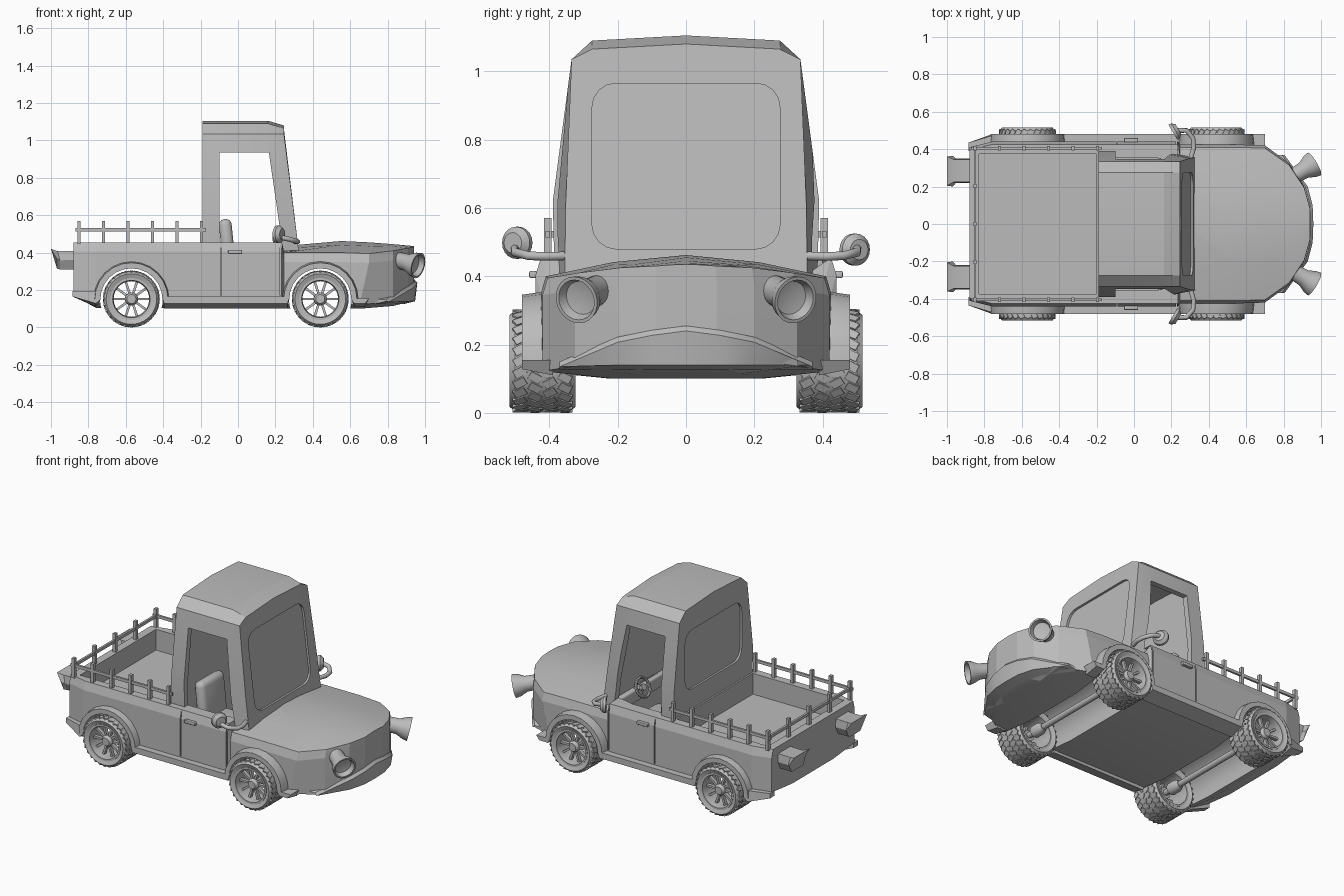
import bpy, bmesh
from math import sin, cos, pi, radians
from mathutils import Vector, Matrix

if "Cube" in bpy.data.objects:
    bpy.data.objects.remove(bpy.data.objects["Cube"])
grey = bpy.data.materials.new("plain_grey")
grey.use_nodes = True
grey.diffuse_color = (0.5, 0.5, 0.5, 1)
grey.node_tree.nodes["Principled BSDF"].inputs["Base Color"].default_value = (0.5, 0.5, 0.5, 1)

def link(name, data):
    data.materials.append(grey)
    o = bpy.data.objects.new(name, data)
    bpy.context.collection.objects.link(o)
    activate(o)
    return o

def activate(o):
    bpy.ops.object.select_all(action='DESELECT')
    o.select_set(True)
    bpy.context.view_layer.objects.active = o

def make(name, bm):
    bmesh.ops.remove_doubles(bm, verts=bm.verts, dist=1e-5)
    bmesh.ops.recalc_face_normals(bm, faces=bm.faces)
    me = bpy.data.meshes.new(name)
    bm.to_mesh(me)
    bm.free()
    o = link(name, me)
    bpy.ops.object.shade_smooth_by_angle(angle=radians(30))
    return o

def loft(name, rings, wrap=False):
    bm = bmesh.new()
    vs = [[bm.verts.new(p) for p in r] for r in rings]
    n = len(vs[0])
    for i in range(len(vs) - (not wrap)):
        a, b = vs[i], vs[(i + 1) % len(vs)]
        for j in range(n):
            k = (j + 1) % n
            bm.faces.new((a[j], a[k], b[k], b[j]))
    if not wrap:
        bm.faces.new(vs[0])
        bm.faces.new(vs[-1])
    return make(name, bm)

def frame(loc, axis):
    return Matrix.Translation(loc) @ Vector(axis).to_track_quat('Z', 'Y').to_matrix().to_4x4()

def lathe(name, profile, loc, axis, seg=32):
    m = frame(loc, axis)
    turn = [2 * pi * i / seg for i in range(seg)]
    return loft(name, [[m @ Vector((r * cos(a), r * sin(a), h)) for r, h in profile] for a in turn], True)

def boxes(name, mats, bevel=0):
    bm = bmesh.new()
    for m in mats:
        bmesh.ops.create_cube(bm, size=1, matrix=m)
    if bevel:
        bmesh.ops.bevel(bm, geom=bm.edges[:], offset=bevel, segments=3, affect='EDGES', profile=0.5)
    return make(name, bm)

def at(loc, size):
    return Matrix.Translation(loc) @ Matrix.Diagonal((*size, 1))

def cut(target, cutter):
    mod = target.modifiers.new("cut", 'BOOLEAN')
    mod.operation, mod.solver, mod.object = 'DIFFERENCE', 'EXACT', cutter
    activate(target)
    bpy.ops.object.modifier_apply(modifier=mod.name)
    bpy.data.objects.remove(cutter)
    bpy.ops.object.shade_smooth_by_angle(angle=radians(12))

def rounded(w, z0, z1, r=0.07):
    corners = [(w - r, z1 - r, 0), (r - w, z1 - r, 1), (r - w, z0 + r, 2), (w - r, z0 + r, 3)]
    return [(y + r * cos((q + t / 4) * pi / 2), z + r * sin((q + t / 4) * pi / 2))
            for y, z, q in corners for t in range(5)]

def tube(name, pts, r):
    cu = bpy.data.curves.new(name, 'CURVE')
    cu.dimensions, cu.bevel_depth, cu.use_fill_caps = '3D', r, True
    sp = cu.splines.new('POLY')
    sp.points.add(len(pts) - 1)
    for p, c in zip(sp.points, pts):
        p.co = (*c, 1)
    link(name, cu)
    bpy.ops.object.convert(target='MESH')

WHEELS = {"rear": -0.57, "front": 0.44}
SIDES = {"left": 1, "right": -1}

# body: cross-sections (x, half width, side height, ridge height, bottom)
stations = [(-.88, .41, .455, .455, .17), (-.76, .44, .455, .455, .105), (.235, .44, .455, .455, .1),
            (.245, .425, .4, .435, .1), (.55, .425, .4, .462, .1), (.70, .42, .395, .455, .1),
            (.83, .325, .41, .445, .115), (.91, .2, .425, .438, .135), (.94, .09, .43, .435, .145)]

def section(x, w, zs, zc, zb):
    half = [(w * .5, zb), (w, zb + .022), (w, zs - .05), (w * .965, zs), (w * .5, (zs + 2 * zc) / 3)]
    pts = half + [(0, zc)] + [(-y, z) for y, z in reversed(half)]
    return [(x - .05 * (x == .70 and z < .2), y, z) for y, z in pts]

body = loft("body", [section(*s) for s in stations])
cut(body, boxes("bed_cutter", [at((-.515, 0, .575), (.63, .75, .5))]))
cut(body, boxes("cabin_cutter", [at((.06, 0, .5), (.43, .71, .6))]))
for x in WHEELS.values():
    cut(body, lathe("arch_cutter", [(0, -.6), (.168, -.6), (.168, .6), (0, .6)], (x, 0, .15), (0, 1, 0)))
cut(body, boxes("door_seam_cutter", [at((x, s * .445, .32), (.006, .04, .3))
                                     for x in (-.09, .228) for s in (1, -1)]))

# cab shell with a raked front, narrower towards the windshield
def rake(z):
    return .325 - (min(z, 1.04) - .41) * .127

def cab_ring(x, inset, front=0):
    half = [(.385 - .03 * front, .41), (.39 - .038 * front, .62), (.335, 1.035), (.275, 1.09)]
    ring = []
    for y, z in half + [(0, 1.105)] + [(-y, z) for y, z in reversed(half)]:
        z -= .025 * front * (z > 1.05)
        ring.append((rake(z) - inset if front else x, y * (1 - inset / .39),
                     z - inset if z > .5 else z - inset * 3))
    return ring

def cab_solid(name, inset):
    return loft(name, [cab_ring(-.19 + inset, inset), cab_ring(.16 - inset, inset), cab_ring(0, inset, 1)])

cab = cab_solid("cab", 0)
cut(cab, cab_solid("cab_inside_cutter", .035))
side = [(-.10, .455), (-.10, .935), (.165, .935), (.235, .455)]
cut(cab, loft("side_window_cutter", [[(x, y, z) for x, z in side] for y in (-.6, .6)]))
pane = rounded(.275, .48, .965)
cut(cab, loft("windshield_cutter", [[(rake(z) + d, y, z) for y, z in pane] for d in (-.012, .1)]))
pane = rounded(.28, .58, .95)
cut(cab, loft("rear_window_cutter", [[(x, y, z) for y, z in pane] for x in (-.178, -.3)]))

# lower lip wrapped around the nose
lip = [(.37, .78, .15), (.2, .905, .222), (.1, .931, .242), (0, .935, .255)]
lip += [(-y, x, z) for y, x, z in lip[-2::-1]]
loft("front_lip", [[(x - .05, y, z), (x + .01, y, z), (x + .024, y, z - .015),
                    (x + .012, y, .14), (x - .05, y, .125)] for y, x, z in lip])

for side_name, s in SIDES.items():
    # sills, undercut towards the floor
    sills = {"middle": [(-.395, .1), (-.405, .165), (.275, .165), (.265, .1)],
             "rear": [(-.885, .195), (-.885, .165), (-.76, .11), (-.735, .15), (-.735, .195)],
             "front": [(.605, .155), (.62, .11), (.68, .11), (.70, .155)]}
    for n, pts in sills.items():
        loft(f"{n}_sill_{side_name}", [[(x, s * (.435 if x < -.8 and y > .4 else y), max(z, low)) for x, z in pts]
                                       for y, low in ((.39, .1), (.48, .128))])
    for end, wx in WHEELS.items():
        tag = f"{end}_{side_name}"
        # wheel arch
        arc = [pi * i / 12 for i in range(13)]
        loft("arch_" + tag, [[(wx + r * cos(a), s * y, .15 + r * sin(a)) for r, y in
                              ((.166, .40), (.166, .48), (.196, .48), (.203, .43), (.203, .40))] for a in arc])
        # tyre, rim, hub, spokes and tread
        c = Vector((wx, s * .42, .152))
        ax = (0, s, 0)
        lathe("tyre_" + tag, [(.108, -.085), (.135, -.096), (.147, -.08), (.148, 0), (.147, .08), (.135, .096),
                              (.108, .085)], c, ax, 40)
        lathe("rim_" + tag, [(.1, -.088), (.112, -.088), (.112, .09), (.1, .09), (.095, .06)], c, ax, 40)
        lathe("hub_" + tag, [(0, -.02), (.034, -.02), (.034, .06), (.024, .075), (0, .075)], c, ax, 20)
        base = Matrix.Translation(c)
        boxes("spokes_" + tag, [base @ Matrix.Rotation(2 * pi * k / 10, 4, 'Y') @
                                at((.065, s * .045, 0), (.08, .022, .013)) for k in range(10)])
        boxes("tread_" + tag, [base @ Matrix.Rotation(2 * pi * (k + .5 * (row % 2)) / 28, 4, 'Y') @
                               Matrix.Translation((0, row * .044 - .066, .1465)) @
                               Matrix.Rotation((-1) ** row * .5, 4, 'Z') @ at((0, 0, 0), (.025, .036, .009))
                               for k in range(28) for row in range(4)])
        lathe("axle_joint_" + tag, [(0, 0), (.022, 0), (.036, .03), (.036, .08), (0, .08)],
              (wx, s * .27, .152), ax, 16)

    # flared headlight with recessed lens, tipped slightly down
    lathe("headlight_" + side_name, [(0, -.04), (.042, -.04), (.046, .06), (.064, .1), (.07, .128), (.06, .128),
                                     (.05, .1), (0, .09)], (.856, s * .257, .36), (.84, s * .5, -.23), 24)
    # tail light
    tail = [((-.86, -.86), .225, .345, .31, .41), ((-.965, -.952), .225, .345, .31, .408),
            ((-1, -.968), .205, .36, .315, .42)]
    loft("tail_light_" + side_name, [[(t, s * y0, z1), (t, s * y1, z1), (b, s * (y1 + .005), (z0 + z1) / 2),
                                      (b, s * (y1 - .02), z0), (b, s * (y0 + .02), z0),
                                      (b, s * (y0 - .005), (z0 + z1) / 2)]
                                     for (t, b), y0, y1, z0, z1 in tail])
    # mirror, arm and door handle
    lathe("mirror_" + side_name, [(0, -.018), (.03, -.018), (.047, 0), (.047, .016), (.036, .016), (.034, .01),
                                  (0, .01)], (.222, s * .498, .488 - s * .01), (-.85, -s * .5, 0), 20)
    tube("mirror_arm_" + side_name, [(.235, s * .5, .48), (.28, s * .5, .47), (.315, s * .46, .46),
                                     (.32, s * .41, .458), (.3, s * .34, .46)], .013)
    boxes("door_handle_" + side_name, [at((-.015, s * .448, .405), (.075, .022, .02))], .004)
    # seat
    boxes("seat_" + side_name, [at((.04, s * .185, .31), (.22, .23, .1)), Matrix.Translation((-.055, s * .185, .42)) @
                                Matrix.Rotation(-.1, 4, 'Y') @ at((0, 0, 0), (.068, .23, .32))], .03)

# axles
for end, wx in WHEELS.items():
    lathe(end + "_axle", [(0, -.42), (.018, -.42), (.018, .42), (0, .42)], (wx, 0, .152), (0, 1, 0), 16)

# bed railing
posts = [(-.85 + .131 * i, s * .405) for i in range(6) for s in (1, -1)]
posts += [(-.85, -.2025 + .2025 * i) for i in range(3)]
boxes("rail_posts", [at((x, y, .508), (.018, .022, .124)) for x, y in posts])
boxes("rail_bars", [at((-.52, s * .405, .523), (.70, .013, .018)) for s in (1, -1)] +
      [at((-.85, 0, .523), (.013, .82, .018))])

# dashboard and steering wheel
boxes("dashboard", [at((.272, 0, .39), (.05, .67, .08))], .01)
hub, lean = Vector((.208, .13, .452)), (-.9, 0, .45)
ring = [(.058 + .009 * cos(pi * i / 4), .009 * sin(pi * i / 4)) for i in range(8)]
lathe("steering_wheel", ring, hub, lean, 24)
lathe("steering_hub", [(0, -.01), (.02, -.01), (.02, .01), (0, .01)], hub, lean, 16)
tube("steering_column", [hub, (.27, .13, .42)], .01)
boxes("steering_spokes", [frame(hub, lean) @ Matrix.Rotation(2 * pi * k / 3, 4, 'Z') @
                          at((.034, 0, 0), (.05, .012, .006)) for k in range(3)])
